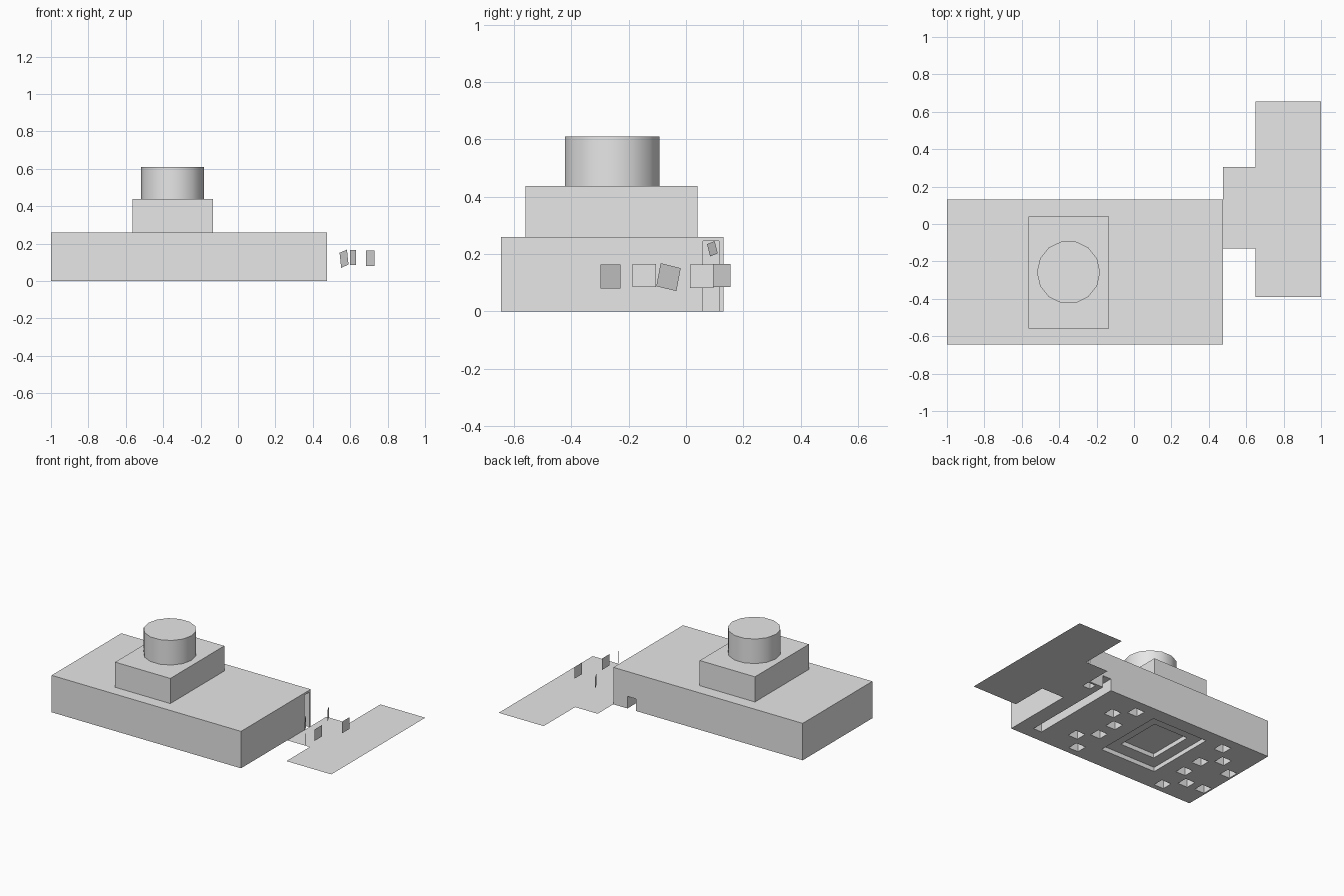
import bpy, bmesh, math
from mathutils import Matrix, Vector

cube = bpy.data.objects.get("Cube")
if cube:
    bpy.data.objects.remove(cube, do_unlink=True)

GREY = (0.8, 0.8, 0.8, 1.0)
grey = bpy.data.materials.new("plain_grey")
grey.use_nodes = True
grey.diffuse_color = GREY
grey.node_tree.nodes["Principled BSDF"].inputs["Base Color"].default_value = GREY


def finish(name, bm):
    mesh = bpy.data.meshes.new(name)
    bm.to_mesh(mesh)
    bm.free()
    mesh.materials.append(grey)
    obj = bpy.data.objects.new(name, mesh)
    bpy.context.collection.objects.link(obj)
    return obj


def box(name, xs, ys, zs):
    bm = bmesh.new()
    low, high = Vector((xs[0], ys[0], zs[0])), Vector((xs[1], ys[1], zs[1]))
    size = high - low
    bmesh.ops.create_cube(bm, size=1, matrix=Matrix.Translation((low + high) / 2)
                          @ Matrix.Diagonal((*size, 1)))
    return finish(name, bm)


def activate(obj):
    bpy.ops.object.select_all(action='DESELECT')
    obj.select_set(True)
    bpy.context.view_layer.objects.active = obj


def cut(target, xs, ys, zs):
    cutter = box("cutter", xs, ys, zs)
    cutter.hide_render = True
    mod = target.modifiers.new("cut", 'BOOLEAN')
    mod.operation, mod.solver, mod.object = 'DIFFERENCE', 'EXACT', cutter
    activate(target)
    bpy.ops.object.modifier_apply(modifier=mod.name)
    bpy.data.objects.remove(cutter, do_unlink=True)


def panel(name, centre, along, width, height, roll=0):
    """Thin upright card whose width runs in the direction along."""
    yaw = math.atan2(along[1], along[0])
    bm = bmesh.new()
    bmesh.ops.create_grid(bm, x_segments=1, y_segments=1, size=0.5,
                          matrix=Matrix.Translation(centre) @ Matrix.Rotation(yaw, 4, 'Z')
                          @ Matrix.Rotation(math.pi / 2, 4, 'X')
                          @ Matrix.Rotation(roll, 4, 'Z')
                          @ Matrix.Diagonal((width, height, 1, 1)))
    return finish(name, bm)


# Main block and raised block
base = box("main_block", (-1, 0.475), (-0.645, 0.13), (0, 0.26))
box("raised_block", (-0.565, -0.135), (-0.56, 0.04), (0.26, 0.437))

# Nested recesses under the main block
cut(base, (-0.57, -0.135), (-0.48, 0.03), (-0.1, 0.03))
cut(base, (-0.49, -0.22), (-0.39, -0.06), (-0.1, 0.06))

# Small square pockets under the main block, in rows
rows = {0.105: (-0.085, -0.44), 0.0: (0.02, -0.195, -0.345, -0.56),
        -0.715: (0.02, -0.2, -0.355, -0.57), -0.82: (-0.1, -0.46),
        -0.95: (-0.2, -0.45)}
for x, ys in rows.items():
    for y in ys:
        cut(base, (x - 0.038, x + 0.038), (y - 0.038, y + 0.038), (-0.1, 0.08))

# Channel opening at the back, and tall doorway in the left wall
cut(base, (0.30, 0.365), (-0.555, 0.2), (-0.1, 0.085))
cut(base, (0.415, 0.55), (0.06, 0.115), (-0.1, 0.245))

# Round tower
bm = bmesh.new()
bmesh.ops.create_cone(bm, cap_ends=True, segments=14, radius1=0.169, radius2=0.169,
                      depth=0.173, matrix=Matrix.Translation((-0.35, -0.258, 0.5235))
                      @ Matrix.Rotation(math.pi / 2, 4, 'Z'))
tower = finish("round_tower", bm)
activate(tower)
bpy.ops.object.shade_smooth_by_angle(angle=math.radians(35))

# Flat ground sheet beside the block
outline = [(0.475, -0.13), (0.65, -0.13), (0.65, -0.39), (1, -0.39),
           (1, 0.655), (0.65, 0.655), (0.65, 0.305), (0.475, 0.305)]
bm = bmesh.new()
bm.faces.new([bm.verts.new((x, y, 0)) for x, y in outline])
finish("ground_sheet", bm)

# Small upright cards on the sheet
panel("card_front", (0.708, -0.263, 0.121), (-0.045, 0.07), 0.083, 0.083)
panel("card_middle", (0.727, -0.145, 0.125), (0, 1), 0.082, 0.08)
panel("card_tilted", (0.567, -0.061, 0.119), (-0.045, 0.08), 0.082, 0.082, -0.21)
panel("card_far", (0.8, 0.055, 0.122), (0, 1), 0.082, 0.082)
panel("card_back", (0.615, 0.125, 0.125), (-0.03, 0.06), 0.068, 0.08)
panel("card_doorway", (0.45, 0.092, 0.218), (-0.03, 0.04), 0.035, 0.045, 0.3)
